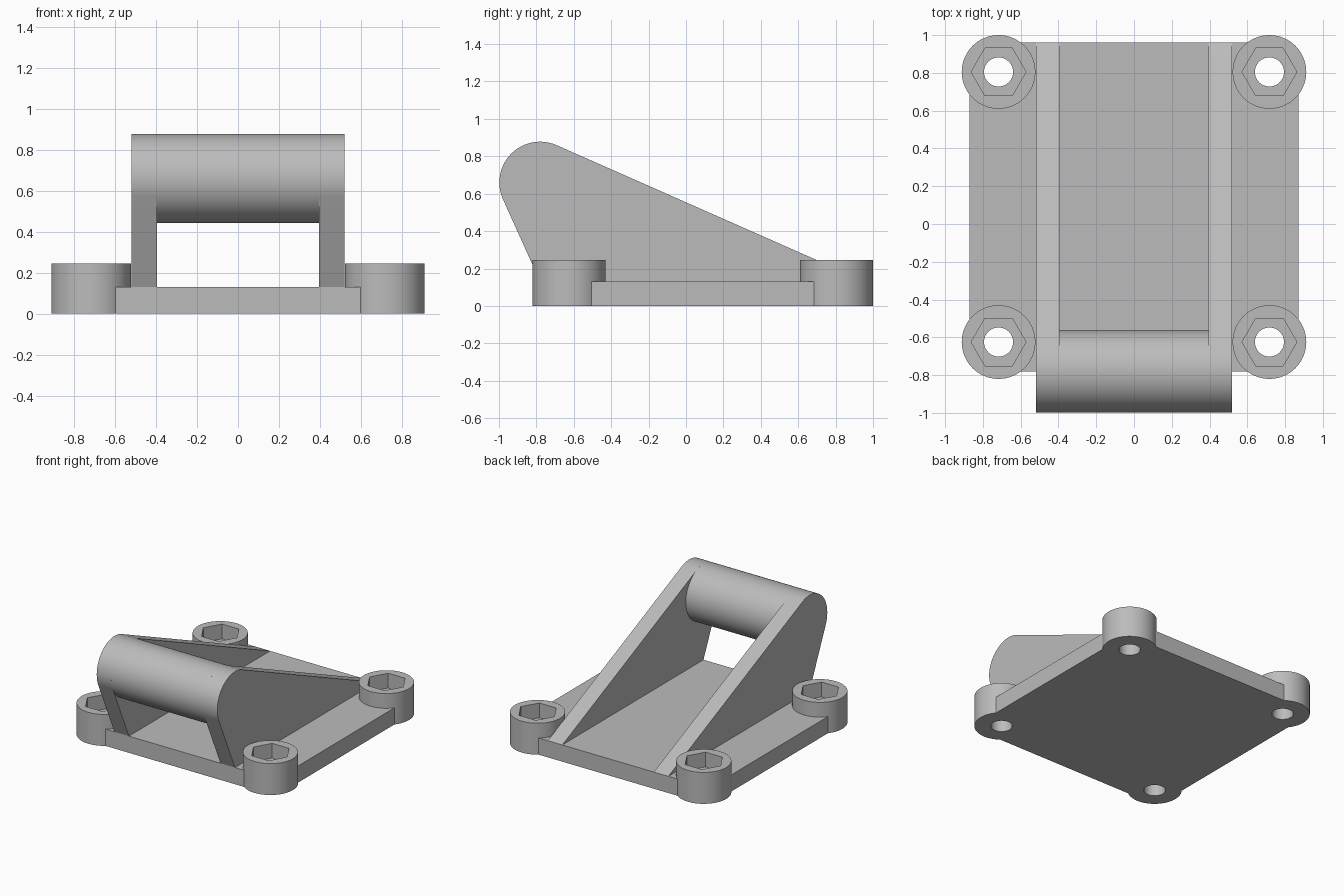
import bpy
import bmesh
from math import acos, atan2, cos, sin, pi, radians, hypot

cube = bpy.data.objects.get("Cube")
if cube:
    bpy.data.objects.remove(cube, do_unlink=True)

grey = bpy.data.materials.new("plain grey")
grey.use_nodes = True
COLOUR = (0.5, 0.5, 0.5, 1)
grey.diffuse_color = COLOUR
grey.node_tree.nodes["Principled BSDF"].inputs["Base Color"].default_value = COLOUR

PLATE_TOP, BOSS_TOP = 0.13, 0.245
FRONT, BACK = -0.78, 0.96
BOLTS = [(x, y) for x in (-0.717, 0.717) for y in (-0.625, 0.805)]


def prism(name, outline, offset):
    """Extrude a closed 3D outline along an offset."""
    bm = bmesh.new()
    face = bm.faces.new([bm.verts.new(p) for p in outline])
    grown = bmesh.ops.extrude_face_region(bm, geom=[face])["geom"]
    bmesh.ops.translate(bm, vec=offset, verts=[v for v in grown if isinstance(v, bmesh.types.BMVert)])
    bmesh.ops.recalc_face_normals(bm, faces=bm.faces)
    mesh = bpy.data.meshes.new(name)
    bm.to_mesh(mesh)
    bm.free()
    mesh.materials.append(grey)
    obj = bpy.data.objects.new(name, mesh)
    bpy.context.collection.objects.link(obj)
    return obj


def column(name, centre, radius, bottom, top, sides):
    ring = [(centre[0] + radius * cos(2 * pi * i / sides),
             centre[1] + radius * sin(2 * pi * i / sides), bottom) for i in range(sides)]
    return prism(name, ring, (0, 0, top - bottom))


def combine(target, tool, operation):
    """Apply a boolean and discard the tool."""
    mod = target.modifiers.new(operation.lower(), "BOOLEAN")
    mod.operation, mod.solver, mod.object = operation, "EXACT", tool
    bpy.context.view_layer.objects.active = target
    bpy.ops.object.modifier_apply(modifier=mod.name)
    bpy.data.objects.remove(tool, do_unlink=True)


def smooth(obj):
    bpy.ops.object.select_all(action="DESELECT")
    obj.select_set(True)
    bpy.context.view_layer.objects.active = obj
    bpy.ops.object.shade_smooth_by_angle(angle=radians(30))


# Base plate, its corners clipped to stay within the bosses
SIDE, (BX, BY) = 0.87, BOLTS[-1]
FY = BOLTS[0][1]
plate = [(SIDE, FY), (SIDE, BY), (BX, BACK), (-BX, BACK),
         (-SIDE, BY), (-SIDE, FY), (-BX, FRONT), (BX, FRONT)]
base = prism("base_plate", [(x, y, 0) for x, y in plate], (0, 0, PLATE_TOP))

# Corner bosses with hexagonal sockets and through holes
for spot in BOLTS:
    combine(base, column("boss", spot, 0.195, 0, BOSS_TOP, 64), "UNION")
for spot in BOLTS:
    combine(base, column("socket", spot, 0.145, PLATE_TOP, 0.4, 6), "DIFFERENCE")
    combine(base, column("bolt_hole", spot, 0.077, -0.1, 0.4, 48), "DIFFERENCE")
smooth(base)

# Side arm profile: two straight edges tangent to the round end
CY, CZ, R = -0.78, 0.66, 0.218


def tangent_angle(y, z, side):
    dy, dz = y - CY, z - CZ
    return atan2(dz, dy) + side * acos(R / hypot(dy, dz))


start = tangent_angle(BACK, PLATE_TOP, 1)
end = tangent_angle(FRONT, PLATE_TOP, -1) + 2 * pi
arc = [start + (end - start) * i / 40 for i in range(41)]
profile = [(CY + R * cos(a), CZ + R * sin(a)) for a in arc] + [(FRONT, PLATE_TOP), (BACK, PLATE_TOP)]

INNER, OUTER = 0.395, 0.52
for name, x in (("left_arm", INNER), ("right_arm", -OUTER)):
    smooth(prism(name, [(x, y, z) for y, z in profile], (OUTER - INNER, 0, 0)))

# Round crossbar between the arms
circle = [2 * pi * i / 96 for i in range(96)]
smooth(prism("crossbar", [(-INNER, CY + R * cos(a), CZ + R * sin(a)) for a in circle], (2 * INNER, 0, 0)))
